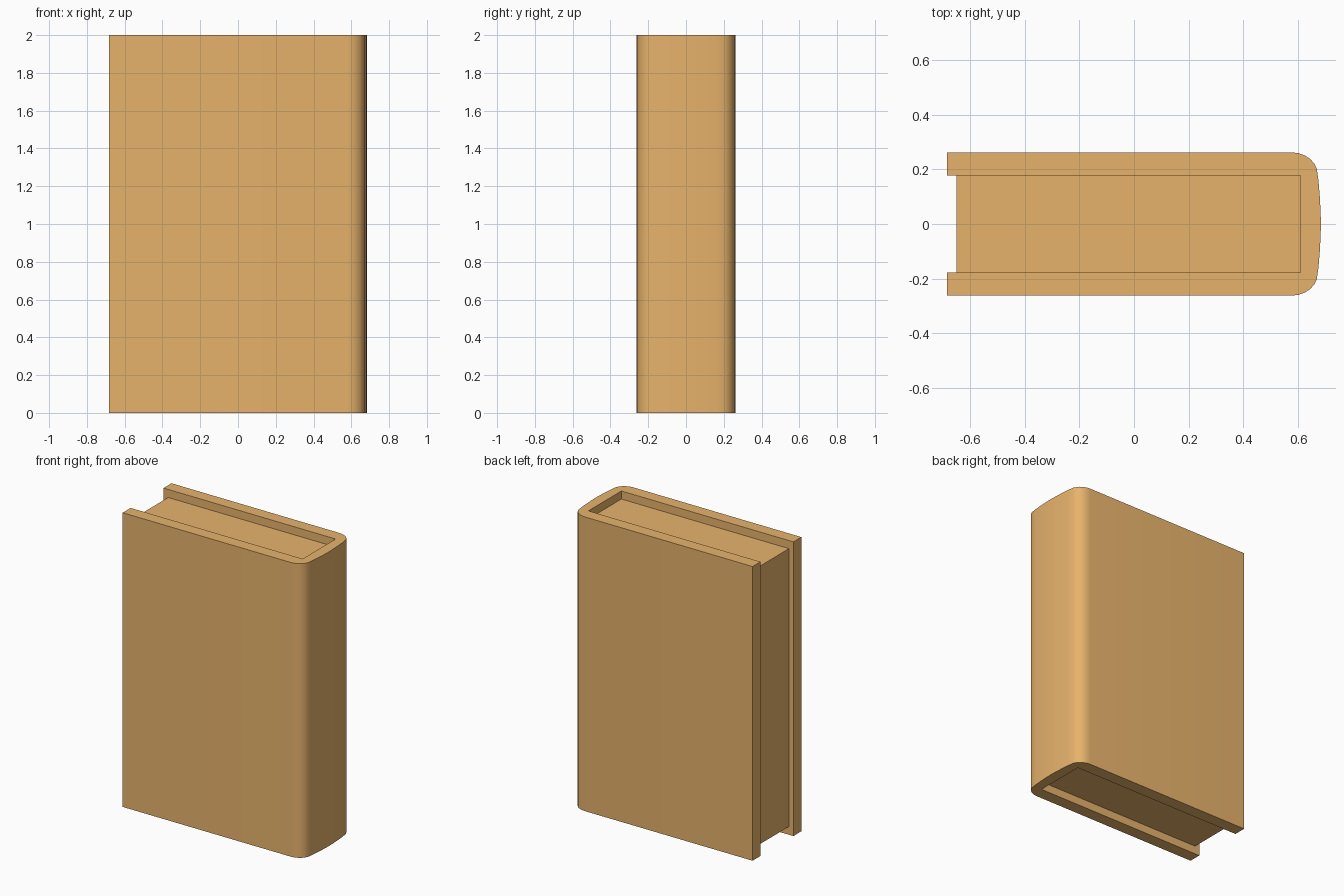
import bpy, bmesh, math

if "Cube" in bpy.data.objects:
    bpy.data.objects.remove(bpy.data.objects["Cube"])

orange = bpy.data.materials.new("orange")
orange.diffuse_color = (0.8, 0.45, 0.15, 1)
orange.use_nodes = True
orange.node_tree.nodes["Principled BSDF"].inputs["Base Color"].default_value = orange.diffuse_color


def prism(name, outline, z0, z1):
    """Extrude a closed xy outline from z0 to z1."""
    bm = bmesh.new()
    base = bm.faces.new([bm.verts.new((x, y, z0)) for x, y in outline])
    ext = bmesh.ops.extrude_face_region(bm, geom=[base], use_keep_orig=True)
    for v in ext["geom"]:
        if isinstance(v, bmesh.types.BMVert):
            v.co.z = z1
    bmesh.ops.recalc_face_normals(bm, faces=bm.faces)
    mesh = bpy.data.meshes.new(name)
    bm.to_mesh(mesh)
    bm.free()
    obj = bpy.data.objects.new(name, mesh)
    bpy.context.collection.objects.link(obj)
    mesh.materials.append(orange)
    bpy.ops.object.select_all(action="DESELECT")
    obj.select_set(True)
    bpy.context.view_layer.objects.active = obj
    bpy.ops.object.shade_smooth_by_angle(angle=math.radians(35))
    return obj


# cover: two boards joined by a rounded spine, half outline mirrored in y
half = [(0.61, 0.177), (-0.684, 0.177), (-0.684, 0.262), (0.58, 0.262),
        (0.603, 0.259), (0.625, 0.251), (0.645, 0.238), (0.659, 0.222),
        (0.669, 0.202), (0.675, 0.16), (0.68, 0.10), (0.683, 0.045)]
cover = half + [(0.684, 0)] + [(x, -y) for x, y in reversed(half)]
prism("cover", cover, 0, 2)

# page block, recessed at top, bottom and fore edge
pages = [(-0.65, -0.177), (0.61, -0.177), (0.61, 0.177), (-0.65, 0.177)]
prism("page_block", pages, 0.055, 1.945)
